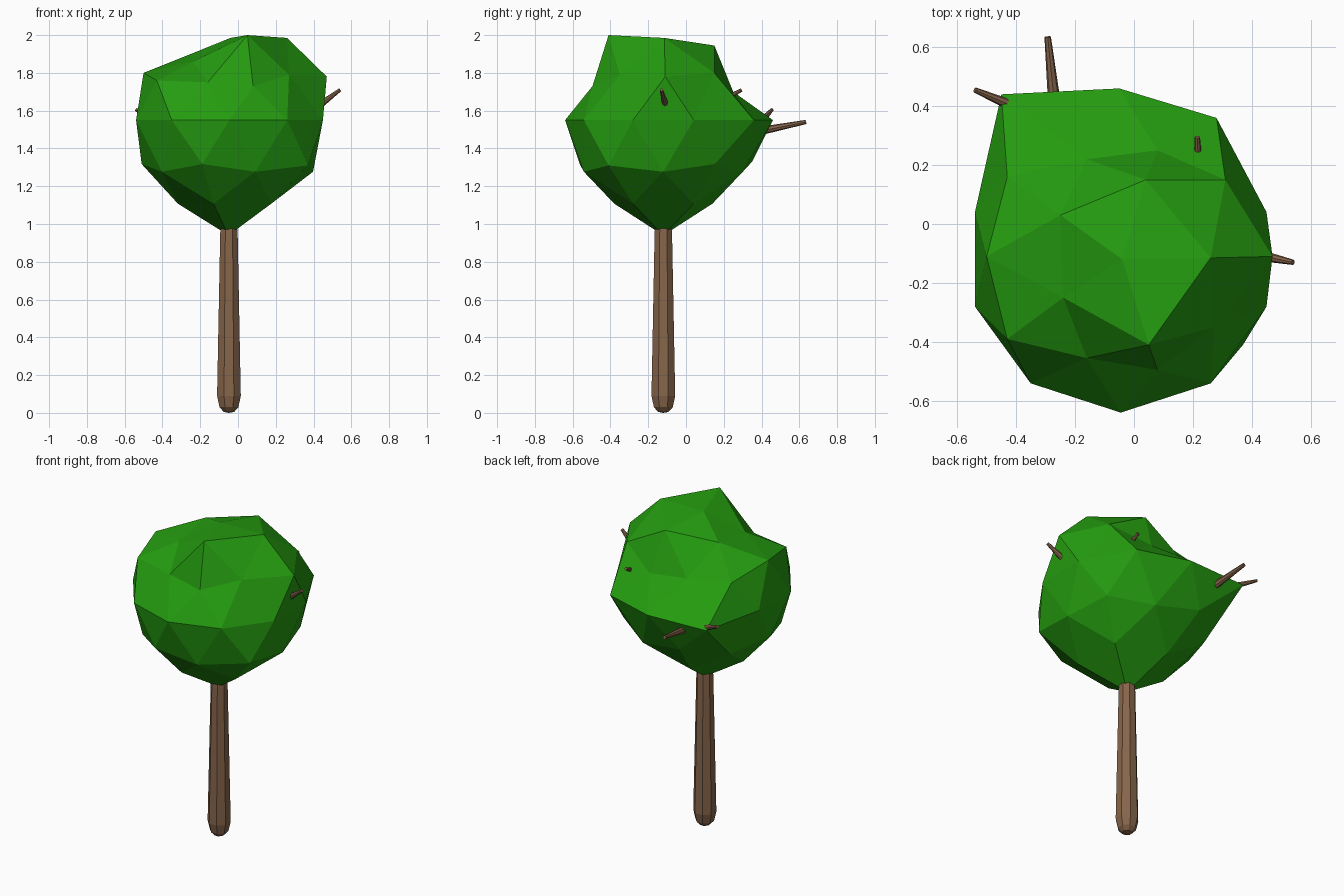
import bpy, bmesh, math
from mathutils import Matrix, Vector

old = bpy.data.objects.get("Cube")
if old:
    bpy.data.objects.remove(old, do_unlink=True)


def make_material(name, rgb):
    mat = bpy.data.materials.new(name)
    mat.use_nodes = True
    colour = (*rgb, 1.0)
    mat.diffuse_color = colour
    mat.node_tree.nodes["Principled BSDF"].inputs["Base Color"].default_value = colour
    return mat


def finish(name, bm, mat):
    bmesh.ops.recalc_face_normals(bm, faces=bm.faces)
    mesh = bpy.data.meshes.new(name)
    bm.to_mesh(mesh)
    bm.free()
    mesh.materials.append(mat)
    obj = bpy.data.objects.new(name, mesh)
    bpy.context.collection.objects.link(obj)
    return obj


leaf_green = make_material("leaf green", (0.018, 0.33, 0.005))
bark_brown = make_material("bark brown", (0.24, 0.13, 0.07))

# Crown: a coarse icosphere with a few corners pulled into shape
bm = bmesh.new()
bmesh.ops.create_icosphere(bm, subdivisions=2, radius=0.52,
                           matrix=Matrix.Translation((-0.045, -0.12, 1.55)))
corners = [
    # bottom tip and top
    (-0.05, -0.12, 0.94), (-0.04, -0.12, 1.985),
    # shoulder ring
    (0.05, -0.41, 2.0), (-0.24, -0.25, 1.86), (-0.25, 0.03, 1.9),
    (0.04, 0.15, 1.945), (0.26, -0.115, 1.985),
    # upper ring
    (0.08, -0.495, 1.73), (-0.16, -0.455, 1.75), (-0.43, -0.39, 1.76),
    (-0.5, -0.11, 1.8), (-0.43, 0.16, 1.74), (-0.16, 0.22, 1.72),
    (0.08, 0.25, 1.7), (0.31, 0.15, 1.8), (0.47, -0.11, 1.78),
    (0.27, -0.35, 1.79),
    # widest ring at the back
    (-0.45, 0.44, 1.55), (-0.05, 0.46, 1.55), (0.28, 0.36, 1.55),
    # underside
    (0.37, -0.41, 1.31), (-0.2, 0.35, 1.33),
]
rest = [(v, v.co.copy()) for v in bm.verts]
for corner in corners:
    target = Vector(corner)
    vert = min(rest, key=lambda pair: (pair[1] - target).length)[0]
    vert.co = target
finish("leaf_crown", bm, leaf_green)

# Trunk: tapered octagon with a rounded foot
SIDES = 8
bm = bmesh.new()
rings = []
for radius, z in [(0.03, 0.005), (0.054, 0.03), (0.068, 0.09), (0.05, 0.95), (0.045, 1.05)]:
    rings.append([bm.verts.new((-0.048 + radius * math.cos(a), -0.12 + radius * math.sin(a), z))
                  for a in (math.tau * (i + 0.5) / SIDES for i in range(SIDES))])
for low, high in zip(rings, rings[1:]):
    for i in range(SIDES):
        j = (i + 1) % SIDES
        bm.faces.new((low[i], low[j], high[j], high[i]))
tip = bm.verts.new((-0.048, -0.12, 0))
for i in range(SIDES):
    bm.faces.new((rings[0][(i + 1) % SIDES], rings[0][i], tip))
bm.faces.new(rings[-1])
finish("trunk", bm, bark_brown)


# Twigs poking out of the crown
def twig(name, base, end, base_radius, end_radius):
    base, end = Vector(base), Vector(end)
    axis = end - base
    turn = axis.to_track_quat('Z', 'Y').to_matrix().to_4x4()
    bm = bmesh.new()
    bmesh.ops.create_cone(bm, cap_ends=True, segments=SIDES, radius1=base_radius,
                          radius2=end_radius, depth=axis.length,
                          matrix=Matrix.Translation((base + end) / 2) @ turn)
    finish(name, bm, bark_brown)


twig("left_twig", (0.42, -0.105, 1.62), (0.54, -0.13, 1.71), 0.02, 0.009)
twig("back_twig", (-0.267, 0.38, 1.49), (-0.293, 0.635, 1.54), 0.023, 0.011)
twig("back_right_twig", (-0.4, 0.395, 1.54), (-0.54, 0.455, 1.605), 0.02, 0.009)
twig("back_left_twig", (0.218, 0.2, 1.66), (0.215, 0.295, 1.71), 0.015, 0.009)
